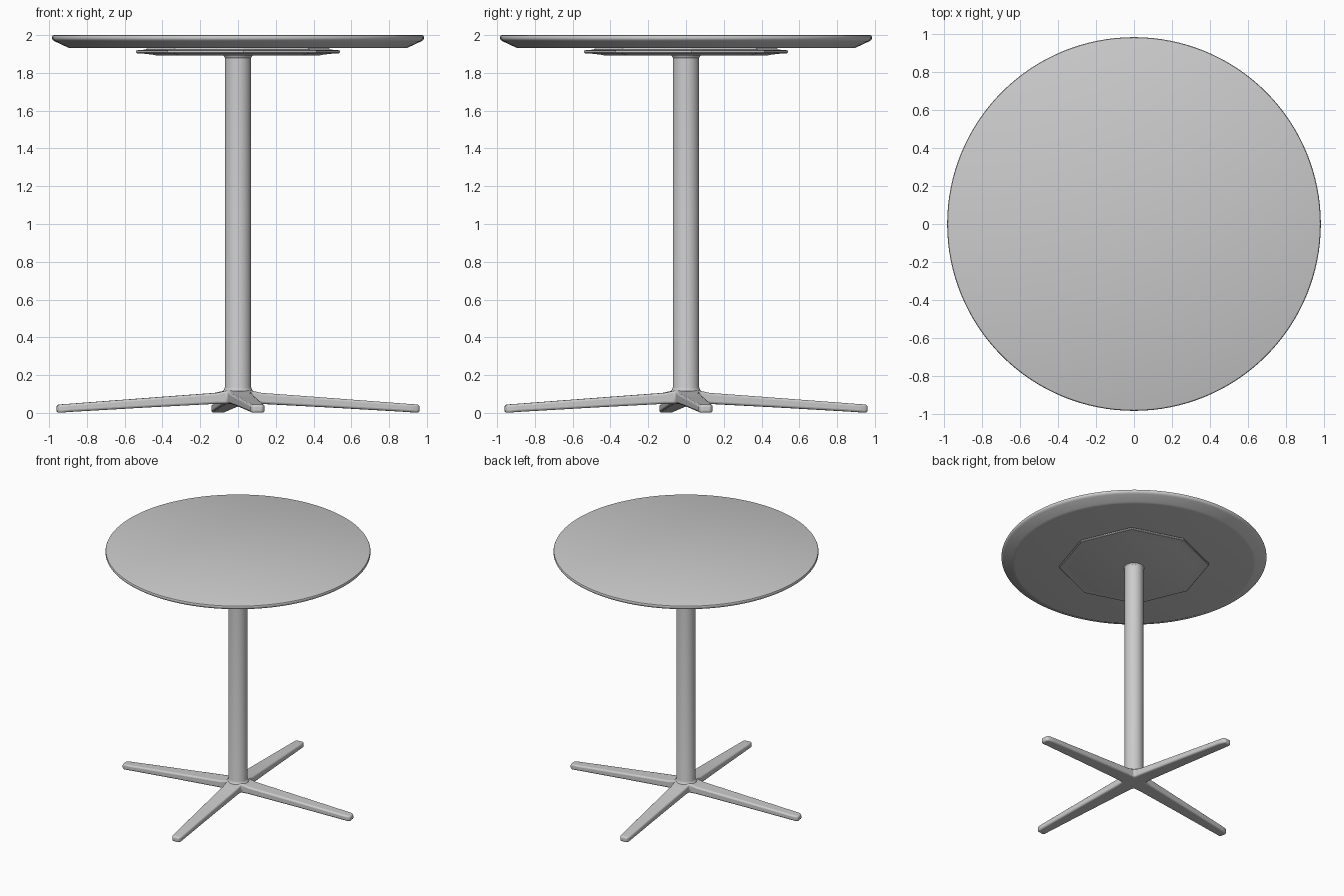
import bpy, bmesh, math
from mathutils import Matrix

if "Cube" in bpy.data.objects:
    bpy.data.objects.remove(bpy.data.objects["Cube"])


def finish(bm, name, angle=35):
    bmesh.ops.remove_doubles(bm, verts=bm.verts, dist=1e-5)
    bmesh.ops.recalc_face_normals(bm, faces=bm.faces)
    me = bpy.data.meshes.new(name)
    bm.to_mesh(me)
    bm.free()
    ob = bpy.data.objects.new(name, me)
    bpy.context.collection.objects.link(ob)
    bpy.ops.object.select_all(action='DESELECT')
    ob.select_set(True)
    bpy.context.view_layer.objects.active = ob
    bpy.ops.object.shade_smooth_by_angle(angle=math.radians(angle))
    return ob


def lathe(name, profile, n, radius_scale=lambda i: 1.0, turn=0.0, angle=35):
    """Stack of rings from (radius, z) pairs, capped at both ends."""
    bm = bmesh.new()
    rings = []
    for r, z in profile:
        ring = []
        for i in range(n):
            a = turn + 2 * math.pi * i / n
            s = r * radius_scale(i)
            ring.append(bm.verts.new((s * math.cos(a), s * math.sin(a), z)))
        rings.append(ring)
    for lo, hi in zip(rings, rings[1:]):
        for i in range(n):
            j = (i + 1) % n
            bm.faces.new((lo[i], lo[j], hi[j], hi[i]))
    bm.faces.new(rings[0])
    bm.faces.new(rings[-1])
    return finish(bm, name, angle)


# Round top with a chamfered underside and softened rim
lathe("table_top", [(0.885, 1.931), (0.897, 1.933), (0.908, 1.938), (0.970, 1.967),
                    (0.980, 1.974), (0.984, 1.981), (0.984, 1.991),
                    (0.981, 1.997), (0.974, 2.0)], 128)

# Eight-sided mounting plate, slightly longer on its diagonals
lathe("mounting_plate", [(0.43, 1.892), (0.45, 1.896), (0.50, 1.902), (0.535, 1.904),
                         (0.54, 1.908), (0.54, 1.918), (0.53, 1.921), (0.49, 1.923),
                         (0.48, 1.933)], 8,
      radius_scale=lambda i: 1.0 if i % 2 == 0 else 1.035, turn=math.radians(3), angle=20)

# Column with small flares at both ends
lathe("column", [(0.085, 0.09), (0.082, 0.115), (0.074, 0.122), (0.070, 0.135),
                 (0.070, 1.880), (0.075, 1.887), (0.077, 1.895)], 48)

# Four-armed base: stations are (distance, half width, bottom z, top z)
stations = [(0.062, 0.062, 0.048, 0.121), (0.12, 0.060, 0.048, 0.106),
            (0.50, 0.050, 0.028, 0.078), (0.90, 0.040, 0.005, 0.048),
            (0.945, 0.037, 0.001, 0.045), (0.966, 0.027, 0.001, 0.042)]
bm = bmesh.new()
for k in range(4):
    rot = Matrix.Rotation(math.radians(6.3 + 90 * k), 4, 'Z')
    rings = []
    for d, w, lo, hi in stations:
        rings.append([bm.verts.new(rot @ v.to_3d()) for v in
                      map(lambda p: Matrix.Translation(p).to_translation(),
                          [(d, -w, lo), (d, w, lo), (d, w, hi), (d, -w, hi)])])
    for a, b in zip(rings, rings[1:]):
        for i in range(4):
            j = (i + 1) % 4
            bm.faces.new((a[i], a[j], b[j], b[i]))
    bm.faces.new(rings[-1])
# Close the hub between the arms
bmesh.ops.remove_doubles(bm, verts=bm.verts, dist=1e-5)
hub = [v for v in bm.verts if v.co.xy.length < 0.095]
for upper in (True, False):
    loop = [v for v in hub if (v.co.z > 0.08) == upper]
    loop.sort(key=lambda v: math.atan2(v.co.y, v.co.x))
    bm.faces.new(loop)
base = finish(bm, "four_leg_base", 40)
bev = base.modifiers.new("soft_edges", 'BEVEL')
bev.width = 0.012
bev.segments = 3
bev.limit_method = 'ANGLE'
bev.angle_limit = math.radians(40)
